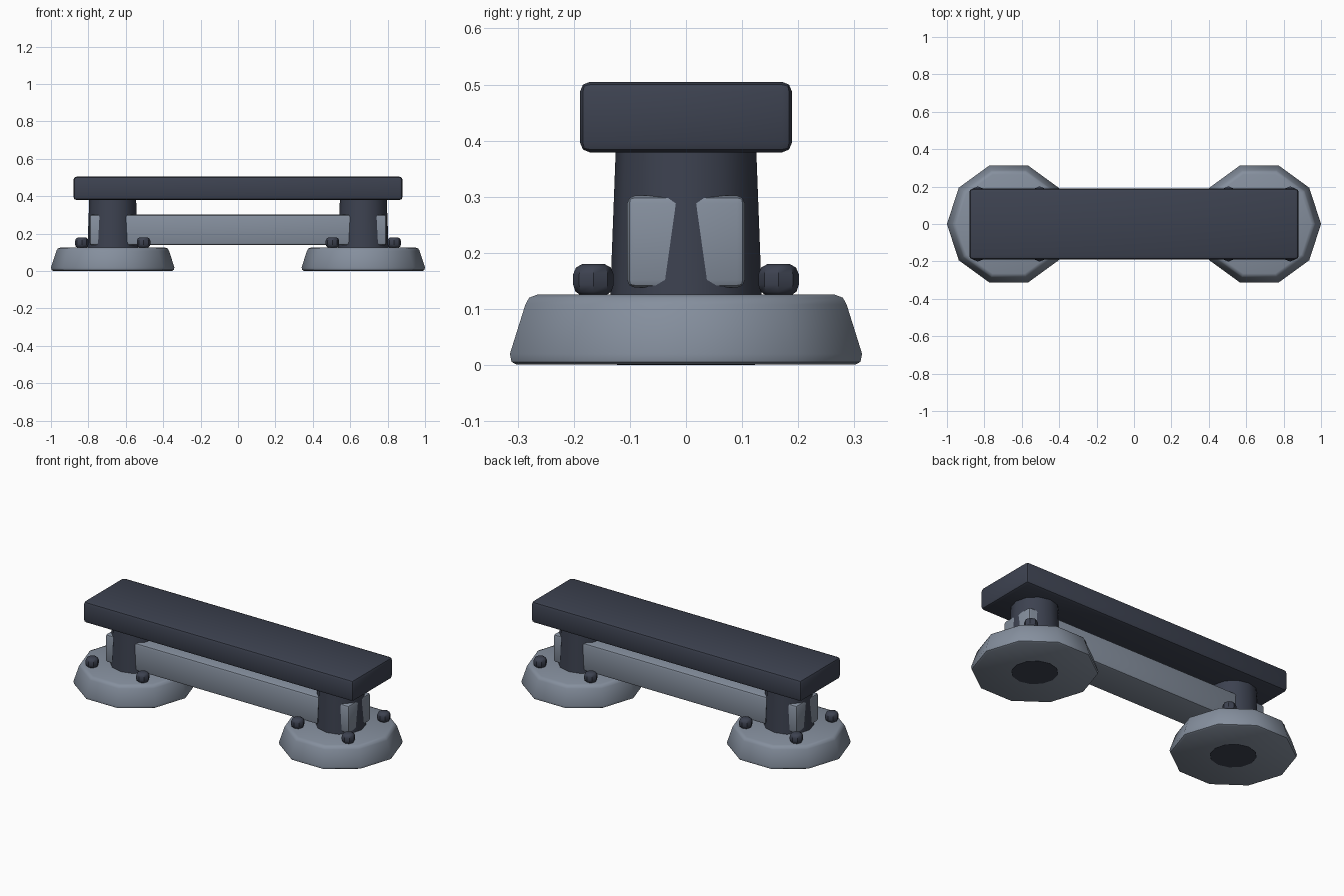
import bpy, bmesh, math

if "Cube" in bpy.data.objects:
    bpy.data.objects.remove(bpy.data.objects["Cube"])


def material(name, rgb):
    m = bpy.data.materials.new(name)
    m.diffuse_color = (*rgb, 1)
    m.use_nodes = True
    m.node_tree.nodes["Principled BSDF"].inputs["Base Color"].default_value = m.diffuse_color
    return m


dark = material("dark slate", (0.046, 0.054, 0.080))
light = material("light grey", (0.235, 0.275, 0.340))


def finish(name, bm, mat):
    bmesh.ops.recalc_face_normals(bm, faces=bm.faces)
    me = bpy.data.meshes.new(name)
    bm.to_mesh(me)
    bm.free()
    ob = bpy.data.objects.new(name, me)
    bpy.context.collection.objects.link(ob)
    me.materials.append(mat)
    bpy.ops.object.select_all(action='DESELECT')
    ob.select_set(True)
    bpy.context.view_layer.objects.active = ob
    bpy.ops.object.shade_smooth_by_angle(angle=math.radians(40))
    return ob


def box(name, size, z0, z1, bevel, mat):
    bm = bmesh.new()
    bmesh.ops.create_cube(bm, size=1)
    for v in bm.verts:
        v.co.x *= size[0]
        v.co.y *= size[1]
        v.co.z = z1 if v.co.z > 0 else z0
    bmesh.ops.bevel(bm, geom=bm.edges[:], offset=bevel, segments=2,
                    profile=0.5, affect='EDGES')
    return finish(name, bm, mat)


def lathe(name, x, y, profile, sides, mat, turn=0.0):
    """Stack of regular polygon rings (radius, z), capped at both ends."""
    bm = bmesh.new()
    rings = []
    for r, z in profile:
        angles = [turn + 2 * math.pi * i / sides for i in range(sides)]
        rings.append([bm.verts.new((x + r * math.cos(a), y + r * math.sin(a), z))
                      for a in angles])
    for a, b in zip(rings, rings[1:]):
        for i in range(sides):
            j = (i + 1) % sides
            bm.faces.new((a[i], a[j], b[j], b[i]))
    bm.faces.new(rings[0][::-1])
    bm.faces.new(rings[-1])
    return finish(name, bm, mat)


# seat plank and the beam that runs through both posts
box("seat", (1.76, 0.378), 0.379, 0.505, 0.018, dark)
box("cross_beam", (1.588, 0.21), 0.138, 0.302, 0.014, light)

for side, x in (("left", -0.67), ("right", 0.67)):
    # ten-sided foot
    lathe(side + "_foot", x, 0,
          [(0.318, 0.001), (0.327, 0.006), (0.330, 0.02), (0.301, 0.108),
           (0.294, 0.120), (0.278, 0.126)], 10, light)
    # tapered post
    lathe(side + "_post", x, 0,
          [(0.122, 0.0), (0.139, 0.015), (0.135, 0.125), (0.125, 0.39)], 12, dark)
    # four bolts on the foot
    for i in range(4):
        sx, sy = (-1, 1)[i % 2], (-1, 1)[i // 2]
        lathe(f"{side}_bolt_{i + 1}", x + sx * 0.165, sy * 0.165,
              [(0.022, 0.124), (0.032, 0.131), (0.036, 0.143), (0.036, 0.162),
               (0.031, 0.174), (0.020, 0.180)], 8, dark)
